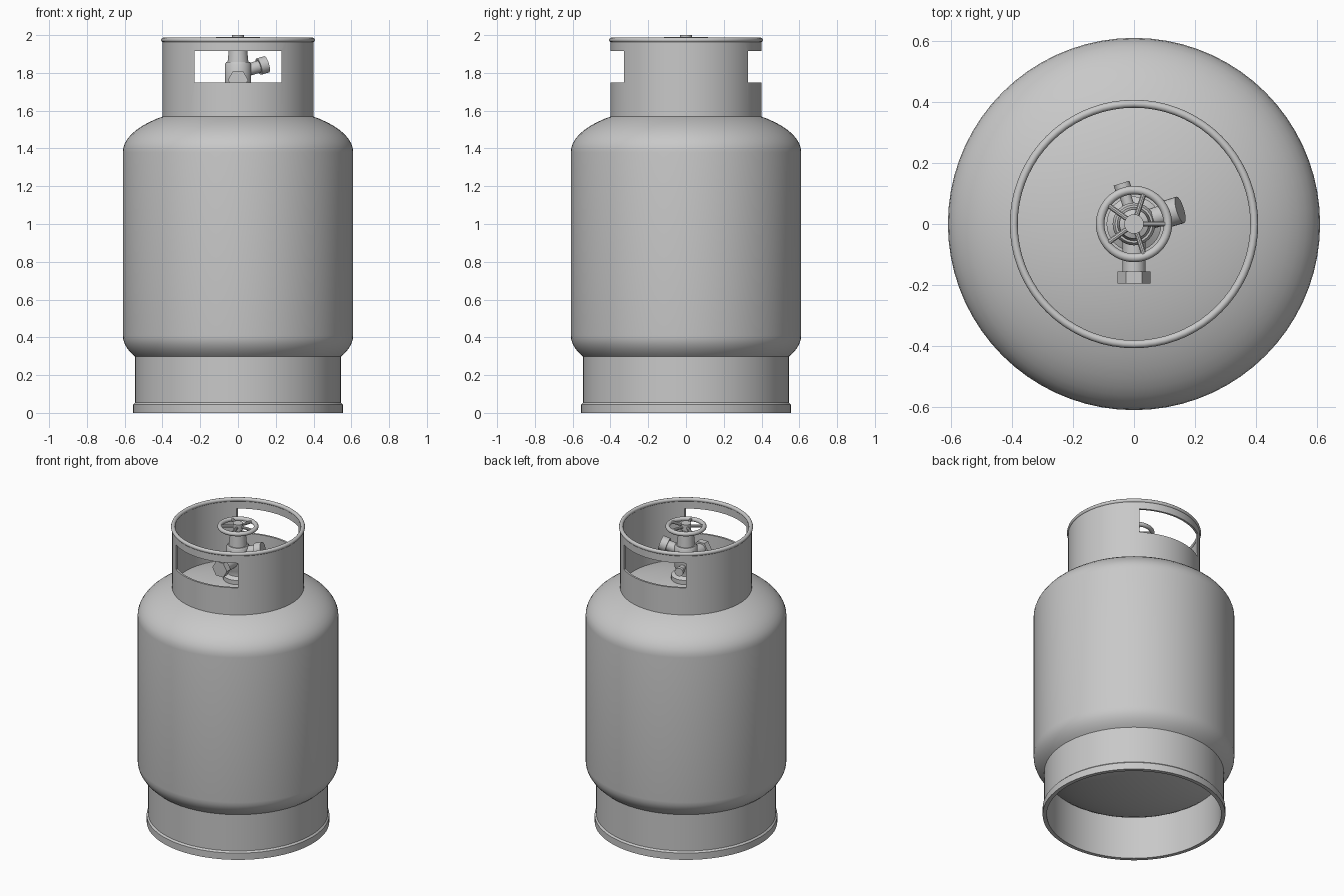
import bpy, bmesh, math
from mathutils import Vector

if "Cube" in bpy.data.objects:
    bpy.data.objects.remove(bpy.data.objects["Cube"])

grey = bpy.data.materials.new("painted grey steel")
grey.diffuse_color = (0.58, 0.58, 0.58, 1)
grey.use_nodes = True
grey.node_tree.nodes["Principled BSDF"].inputs["Base Color"].default_value = grey.diffuse_color


def finish(name, bm, angle=35):
    bmesh.ops.remove_doubles(bm, verts=bm.verts, dist=1e-5)
    bmesh.ops.recalc_face_normals(bm, faces=bm.faces)
    me = bpy.data.meshes.new(name)
    bm.to_mesh(me)
    bm.free()
    me.materials.append(grey)
    ob = bpy.data.objects.new(name, me)
    bpy.context.collection.objects.link(ob)
    smooth(ob, angle)
    return ob


def smooth(ob, angle=35):
    bpy.ops.object.select_all(action='DESELECT')
    ob.select_set(True)
    bpy.context.view_layer.objects.active = ob
    bpy.ops.object.shade_smooth_by_angle(angle=math.radians(angle))


def lathe(name, profile, steps=72, closed=False):
    """Spin (radius, z) points about the z axis."""
    bm = bmesh.new()
    vs = [bm.verts.new((r, 0, z)) for r, z in profile]
    es = [bm.edges.new(p) for p in zip(vs, vs[1:])]
    if closed:
        es.append(bm.edges.new((vs[-1], vs[0])))
    bmesh.ops.spin(bm, geom=vs + es, cent=(0, 0, 0), axis=(0, 0, 1),
                   angle=math.tau, steps=steps)
    return finish(name, bm)


def torus(name, major, minor, z, steps=72):
    pts = [(major + minor * math.cos(math.tau * i / 12),
            z + minor * math.sin(math.tau * i / 12)) for i in range(12)]
    return lathe(name, pts, steps, True)


def rod(name, start, direction, t0, t1, r, sides=24):
    """Cylinder along a direction, from distance t0 to t1."""
    d = Vector(direction).normalized()
    bm = bmesh.new()
    bmesh.ops.create_cone(bm, cap_ends=True, segments=sides, radius1=r, radius2=r, depth=t1 - t0)
    ob = finish(name, bm)
    ob.rotation_euler = d.to_track_quat('Z', 'Y').to_euler()
    ob.location = Vector(start) + d * (t0 + t1) / 2
    return ob


# Tank body: straight wall with elliptical domes above and below
R, H, N = 0.61, 0.25, 16
quarter = [math.pi / 2 * i / N for i in range(N + 1)]
body = [(R * math.sin(a), 0.41 - H * math.cos(a)) for a in quarter]
body += [(R * math.cos(a), 1.38 + H * math.sin(a)) for a in quarter]
body[0], body[-1] = (0, 0.16), (0, 1.63)
lathe("tank_body", body)

# Foot skirt with a thicker bottom band
lathe("foot_skirt", [(0.545, 0.33), (0.545, 0.055), (0.555, 0.045), (0.555, 0),
                     (0.53, 0), (0.53, 0.33)], closed=True)

# Collar with a window at front and back
collar = lathe("collar", [(0.40, 1.55), (0.40, 1.975), (0.387, 1.975), (0.387, 1.55)], closed=True)
bm = bmesh.new()
bmesh.ops.create_cube(bm, size=1)
cutter = finish("window_cutter", bm)
cutter.scale = (0.46, 2, 0.165)
cutter.location = (0, 0, 1.8325)
cutter.hide_render = True
mod = collar.modifiers.new("windows", 'BOOLEAN')
mod.operation, mod.solver, mod.object = 'DIFFERENCE', 'EXACT', cutter
bpy.context.view_layer.objects.active = collar
bpy.ops.object.modifier_apply(modifier=mod.name)
bpy.data.objects.remove(cutter)
smooth(collar)
torus("collar_rim", 0.394, 0.013, 1.974)

# Valve body and stem
lathe("valve_body", [(0, 1.60), (0.09, 1.60), (0.09, 1.655), (0.065, 1.67), (0.065, 1.70),
                     (0.07, 1.71), (0.07, 1.845), (0.062, 1.857), (0.055, 1.857),
                     (0.048, 1.93), (0.025, 1.94), (0.025, 1.97), (0, 1.97)], 32)

# Front outlet with hexagonal nut
rod("front_outlet", (0, 0, 1.762), (0, -1, 0), 0.03, 0.16, 0.038)
rod("front_nut", (0, 0, 1.762), (0, -1, 0), 0.155, 0.195, 0.054, 6).rotation_euler = (
    math.pi / 2, math.radians(0), 0)
bpy.data.objects["front_nut"].rotation_euler.rotate_axis('Z', math.radians(30))

# Raised side outlet with round cap
side = (0.919, 0.281, 0.276)
rod("side_outlet", (0, 0, 1.80), side, 0.03, 0.125, 0.033)
rod("side_cap", (0, 0, 1.80), side, 0.12, 0.165, 0.045)

# Small rear bleed plug
rear = (-0.292, 0.956, 0)
rod("bleed_neck", (0, 0, 1.73), rear, 0.03, 0.12, 0.019)
rod("bleed_plug", (0, 0, 1.73), rear, 0.115, 0.14, 0.027)

# Handwheel: ring, hub and five spokes
torus("handwheel_ring", 0.111, 0.014, 1.976, 48)
rod("handwheel_hub", (0, 0, 1.96), (0, 0, 1), 0, 0.04, 0.032)
for i in range(5):
    a = math.tau * i / 5
    rod(f"handwheel_spoke_{i + 1}", (0, 0, 1.978), (math.cos(a), math.sin(a), 0), 0.02, 0.11, 0.009, 10)
